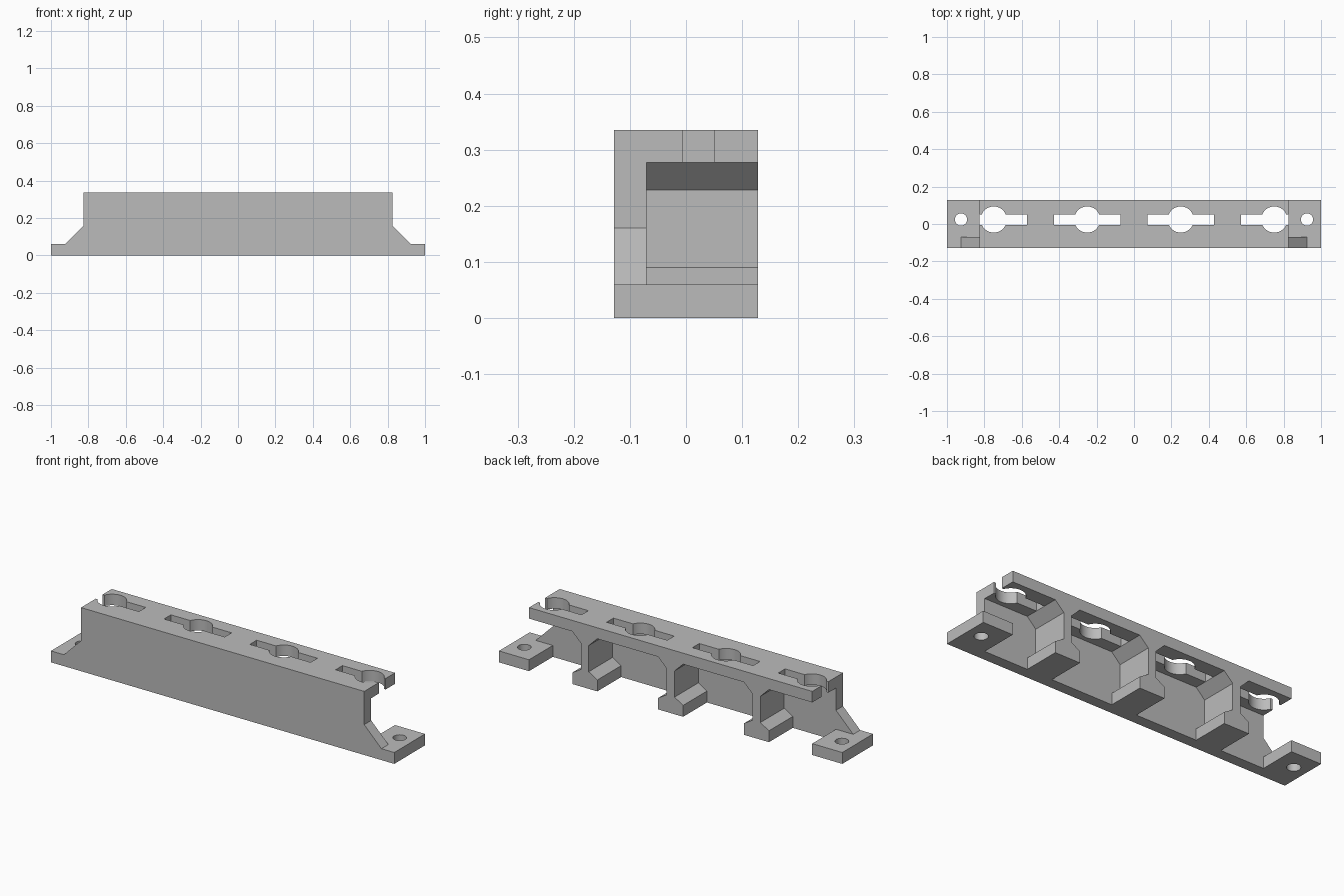
import bpy, bmesh, math

cube = bpy.data.objects.get("Cube")
if cube:
    bpy.data.objects.remove(cube, do_unlink=True)

# Main dimensions
FRONT, BACK, WALL_BACK = -0.128, 0.128, -0.07
HEIGHT, SHELF_Z, FOOT_Z = 0.335, 0.277, 0.06
END, TIP = 0.825, 1.0
HOLE_Y = 0.024

grey = bpy.data.materials.new("plain grey")
grey.use_nodes = True
colour = (0.5, 0.5, 0.5, 1)
grey.diffuse_color = colour
grey.node_tree.nodes["Principled BSDF"].inputs["Base Color"].default_value = colour


def prism(name, outline, y0, y1):
    """Extrude an x-z outline along y."""
    bm = bmesh.new()
    face = bm.faces.new([bm.verts.new((x, y0, z)) for x, z in outline])
    out = bmesh.ops.extrude_face_region(bm, geom=[face])["geom"]
    moved = [v for v in out if isinstance(v, bmesh.types.BMVert)]
    bmesh.ops.translate(bm, verts=moved, vec=(0, y1 - y0, 0))
    bmesh.ops.recalc_face_normals(bm, faces=bm.faces)
    mesh = bpy.data.meshes.new(name)
    bm.to_mesh(mesh)
    bm.free()
    obj = bpy.data.objects.new(name, mesh)
    bpy.context.collection.objects.link(obj)
    mesh.materials.append(grey)
    return obj


def box(name, x0, x1, y0, y1, z0, z1):
    return prism(name, [(x0, z0), (x1, z0), (x1, z1), (x0, z1)], y0, y1)


def cylinder(name, x, radius, z0, z1):
    bpy.ops.mesh.primitive_cylinder_add(vertices=32, radius=radius, depth=z1 - z0,
                                        location=(x, HOLE_Y, (z0 + z1) / 2))
    obj = bpy.context.object
    obj.name = name
    obj.data.materials.append(grey)
    return obj


def combine(target, tool, operation):
    """Apply one boolean step and discard the tool."""
    tool.hide_render = True
    mod = target.modifiers.new("combine", 'BOOLEAN')
    mod.operation, mod.solver, mod.object = operation, 'EXACT', tool
    bpy.context.view_layer.objects.active = target
    bpy.ops.object.modifier_apply(modifier=mod.name)
    bpy.data.objects.remove(tool, do_unlink=True)


def mirrored(half):
    return half + [(-x, z) for x, z in reversed(half)]


# Front wall with sloping gussets running out onto the end tabs
rail = prism("mounting_rail", mirrored([
    (TIP, 0), (TIP, FOOT_Z), (0.925, FOOT_Z), (END, 0.16), (END, HEIGHT)]),
    FRONT, WALL_BACK)

# Top shelf
combine(rail, box("top_shelf", -END, END, FRONT, BACK, SHELF_Z, HEIGHT), 'UNION')

# Flat end tabs with screw holes
for side in (-1, 1):
    x0, x1 = sorted((side * END, side * TIP))
    combine(rail, box("end_tab", x0, x1, FRONT, BACK, 0, FOOT_Z), 'UNION')
    combine(rail, cylinder("screw_hole", side * 0.925, 0.033, -0.05, 0.1), 'DIFFERENCE')

# Supporting ribs, flared at foot and head
rib_half = [(0.073, 0), (0.073, FOOT_Z), (0.023, 0.09), (0.023, 0.228),
            (0.073, SHELF_Z), (0.073, 0.3)]
for centre in (-0.5, 0, 0.5):
    outline = [(centre + x, z) for x, z in mirrored(rib_half)]
    combine(rail, prism("rib", outline, -0.1, BACK), 'UNION')

# Keyhole slots through the shelf
for x in (-0.75, -0.25, 0.25, 0.75):
    combine(rail, box("slot", x - 0.177, x + 0.177, -0.006, 0.051, SHELF_Z - 0.004, 0.4),
            'DIFFERENCE')
    combine(rail, cylinder("round_opening", x, 0.07, 0.25, 0.4), 'DIFFERENCE')

# Tidy flat regions and shade
bm = bmesh.new()
bm.from_mesh(rail.data)
bmesh.ops.remove_doubles(bm, verts=bm.verts, dist=0.0002)
bmesh.ops.dissolve_limit(bm, angle_limit=math.radians(1), verts=bm.verts, edges=bm.edges)
bm.to_mesh(rail.data)
bm.free()
bpy.ops.object.select_all(action='DESELECT')
rail.select_set(True)
bpy.context.view_layer.objects.active = rail
bpy.ops.object.shade_smooth_by_angle(angle=math.radians(30))
